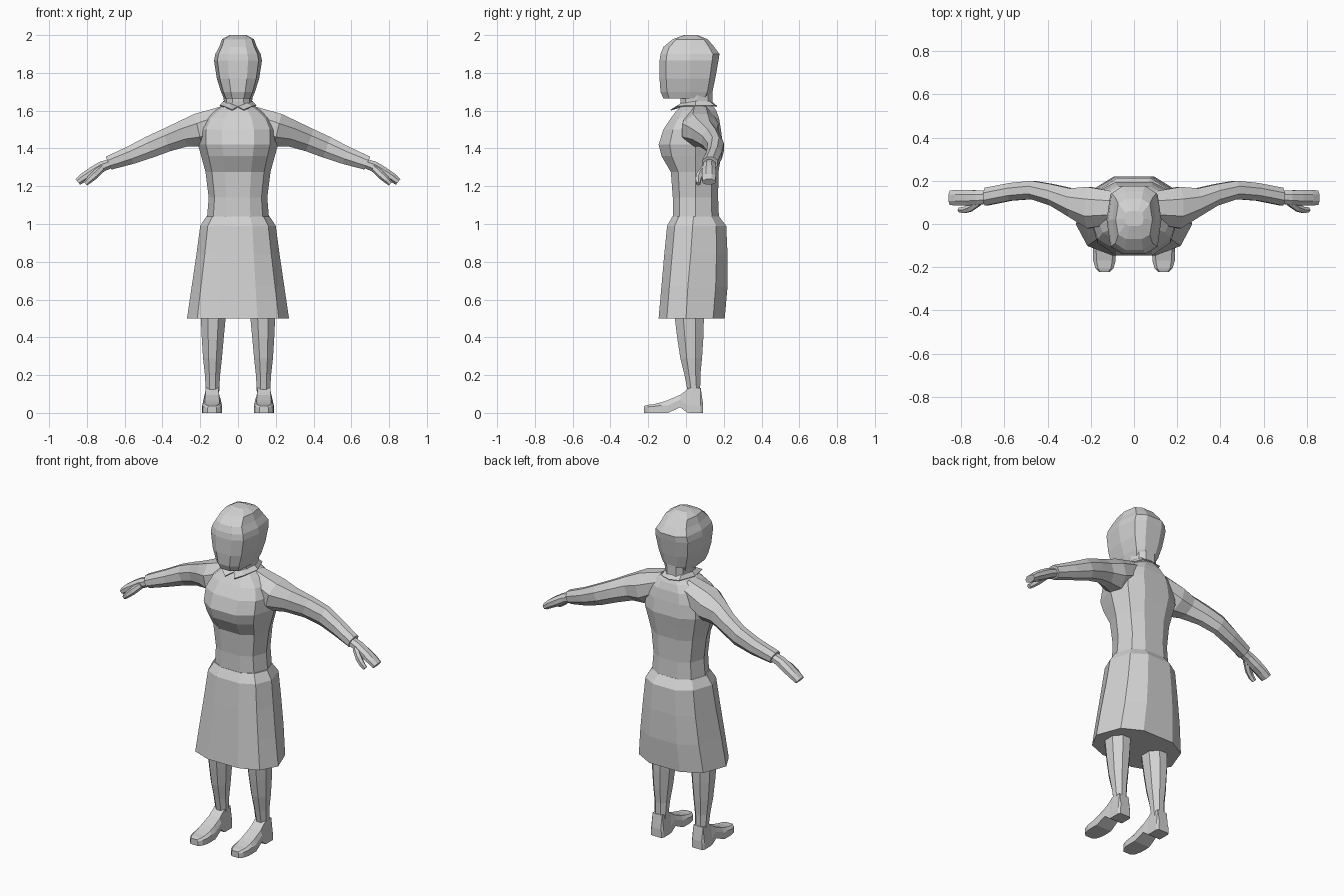
import bpy, bmesh, math
from mathutils import Vector

grey = bpy.data.materials.new("light grey")
grey.diffuse_color = (0.64, 0.64, 0.64, 1)


def finish(name, bm, mirror=False):
    bmesh.ops.recalc_face_normals(bm, faces=bm.faces)
    mesh = bpy.data.meshes.new(name)
    bm.to_mesh(mesh)
    bm.free()
    mesh.materials.append(grey)
    ob = bpy.data.objects.new(name, mesh)
    bpy.context.collection.objects.link(ob)
    if mirror:
        ob.modifiers.new("Mirror", 'MIRROR')
    return ob


def loft(name, rings, mirror=False):
    """Skin a stack of equal-length point rings and cap both ends."""
    bm = bmesh.new()
    rows = [[bm.verts.new(p) for p in r] for r in rings]
    n = len(rows[0])
    for a, b in zip(rows, rows[1:]):
        for i in range(n):
            j = (i + 1) % n
            bm.faces.new((a[i], a[j], b[j], b[i]))
    bm.faces.new(rows[0])
    bm.faces.new(rows[-1])
    return finish(name, bm, mirror)


def body_ring(z, w, f, b, mid=0.05, inner=0.4, outer=0.8, cut=0.3):
    """Ten-sided horizontal section: half width, front y, back y."""
    half = [(inner * w, f), (outer * w, f + cut * (mid - f)), (w, mid),
            (outer * w, b + cut * (mid - b)), (inner * w, b)]
    pts = half + [(-x, y) for x, y in reversed(half)]
    return [(x, y, z) for x, y in pts]


def oval_x(x, y0, y1, z0, z1, lean=0.0, n=8):
    """Section across the arm, from y and z limits."""
    out = []
    for i in range(n):
        a = math.tau * (i + 0.5) / n
        k = 1 / math.cos(math.pi / n)
        c, s = math.cos(a) * k, math.sin(a) * k
        out.append((x + lean * s, (y0 + y1) / 2 + c * (y1 - y0) / 2,
                    (z0 + z1) / 2 + s * (z1 - z0) / 2))
    return out


# Head
loft("head", [body_ring(z, w, f, b, m, 0.42, 0.86, 0.22) for z, w, f, b, m in [
    (1.665, 0.075, -0.12, 0.12, 0.02), (1.70, 0.09, -0.135, 0.14, 0.02),
    (1.77, 0.112, -0.14, 0.155, 0.02), (1.865, 0.127, -0.14, 0.172, 0.02),
    (1.90, 0.12, -0.135, 0.177, 0.02), (1.937, 0.10, -0.12, 0.15, 0.02),
    (1.978, 0.085, -0.07, 0.115, 0.02), (2.0, 0.045, -0.01, 0.06, 0.025)]])

# Neck
loft("neck", [body_ring(1.59, 0.085, -0.025, 0.145, 0.06),
              body_ring(1.65, 0.075, -0.03, 0.14, 0.06),
              body_ring(1.72, 0.08, -0.03, 0.14, 0.06)])

# Bodice
loft("bodice", [body_ring(z, w, f, b) for z, w, f, b in [
    (1.02, 0.165, -0.07, 0.175), (1.14, 0.155, -0.07, 0.17),
    (1.275, 0.172, -0.08, 0.172), (1.36, 0.195, -0.13, 0.185),
    (1.42, 0.212, -0.145, 0.195), (1.50, 0.21, -0.12, 0.185),
    (1.56, 0.18, -0.08, 0.175), (1.60, 0.13, -0.05, 0.16),
    (1.625, 0.085, -0.025, 0.145)]])

# Skirt
loft("skirt", [body_ring(z, w, f, b, m, 0.38, 0.8) for z, w, f, b, m in [
    (1.04, 0.168, -0.072, 0.175, 0.04), (0.99, 0.2, -0.1, 0.213, 0.035),
    (0.84, 0.22, -0.115, 0.22, 0.025), (0.67, 0.245, -0.13, 0.22, 0.01),
    (0.5, 0.27, -0.145, 0.205, 0.0)]])

# Collar flaps
bm = bmesh.new()
flap = [bm.verts.new(p) for p in [
    (0.0, -0.03, 1.622), (0.03, -0.082, 1.606), (0.075, -0.05, 1.625),
    (0.098, 0.05, 1.628), (0.06, 0.15, 1.628), (0.0, 0.165, 1.625),
    (0.0, 0.135, 1.65), (0.055, 0.125, 1.65), (0.078, 0.05, 1.65),
    (0.045, -0.025, 1.64)]]
for idx in [(0, 1, 9), (1, 2, 9), (2, 3, 8, 9), (3, 4, 7, 8), (4, 5, 6, 7)]:
    bm.faces.new([flap[i] for i in idx])
finish("collar", bm, True).modifiers.new("Solidify", 'SOLIDIFY').thickness = 0.006

# Sleeves
loft("sleeve", [oval_x(*r) for r in [
    (0.09, 0.0, 0.15, 1.47, 1.622), (0.21, -0.02, 0.172, 1.41, 1.583, 0.02),
    (0.29, 0.03, 0.165, 1.41, 1.545, 0.02), (0.38, 0.085, 0.185, 1.385, 1.502, 0.02),
    (0.47, 0.115, 0.2, 1.352, 1.46, 0.02), (0.57, 0.108, 0.19, 1.318, 1.41, 0.015),
    (0.685, 0.085, 0.168, 1.288, 1.356, 0.015)]], True)

# Hands: palm with fingers, then thumb
loft("hand", [oval_x(*r) for r in [
    (0.66, 0.095, 0.155, 1.305, 1.348, 0.01), (0.72, 0.09, 0.155, 1.28, 1.328, 0.015),
    (0.77, 0.085, 0.158, 1.25, 1.298, 0.015), (0.815, 0.085, 0.158, 1.228, 1.266, 0.015),
    (0.848, 0.088, 0.155, 1.208, 1.238, 0.012)]], True)
loft("thumb", [oval_x(*r, 0.008, 6) for r in [
    (0.715, 0.085, 0.12, 1.285, 1.315), (0.755, 0.058, 0.095, 1.245, 1.28),
    (0.785, 0.05, 0.08, 1.222, 1.25), (0.808, 0.055, 0.075, 1.205, 1.222)]], True)


# Legs
def leg_ring(z, x0, x1, y0, y1):
    out = []
    for i in range(8):
        a = math.tau * (i + 0.5) / 8
        k = 1 / math.cos(math.pi / 8)
        out.append(((x0 + x1) / 2 + k * math.cos(a) * (x1 - x0) / 2,
                    (y0 + y1) / 2 + k * math.sin(a) * (y1 - y0) / 2, z))
    return out


loft("leg", [leg_ring(*r) for r in [
    (0.51, 0.065, 0.197, -0.06, 0.095), (0.40, 0.075, 0.192, -0.047, 0.092),
    (0.29, 0.085, 0.185, -0.03, 0.085), (0.20, 0.095, 0.175, -0.008, 0.076),
    (0.10, 0.1, 0.17, 0.012, 0.075)]], True)


# Shoes: sections from toe to heel, with an arched sole
def shoe_ring(y, bottom, top, half, upper):
    c, rim = 0.137, bottom + min(0.04, (top - bottom) * 0.75)
    right = [(half, bottom), (half, rim), (upper, top)]
    pts = right + [(-x, z) for x, z in reversed(right)]
    return [(c + x, y, z) for x, z in pts]


loft("shoe", [shoe_ring(*r) for r in [
    (-0.223, 0.0, 0.036, 0.024, 0.018), (-0.205, 0.0, 0.042, 0.042, 0.03),
    (-0.17, 0.0, 0.046, 0.052, 0.036), (-0.13, 0.0, 0.056, 0.053, 0.038),
    (-0.095, 0.0, 0.068, 0.052, 0.038), (-0.03, 0.03, 0.096, 0.046, 0.036),
    (0.005, 0.002, 0.122, 0.042, 0.034), (0.018, 0.0, 0.132, 0.042, 0.035),
    (0.078, 0.0, 0.132, 0.042, 0.032), (0.09, 0.0, 0.05, 0.034, 0.03)]], True)
